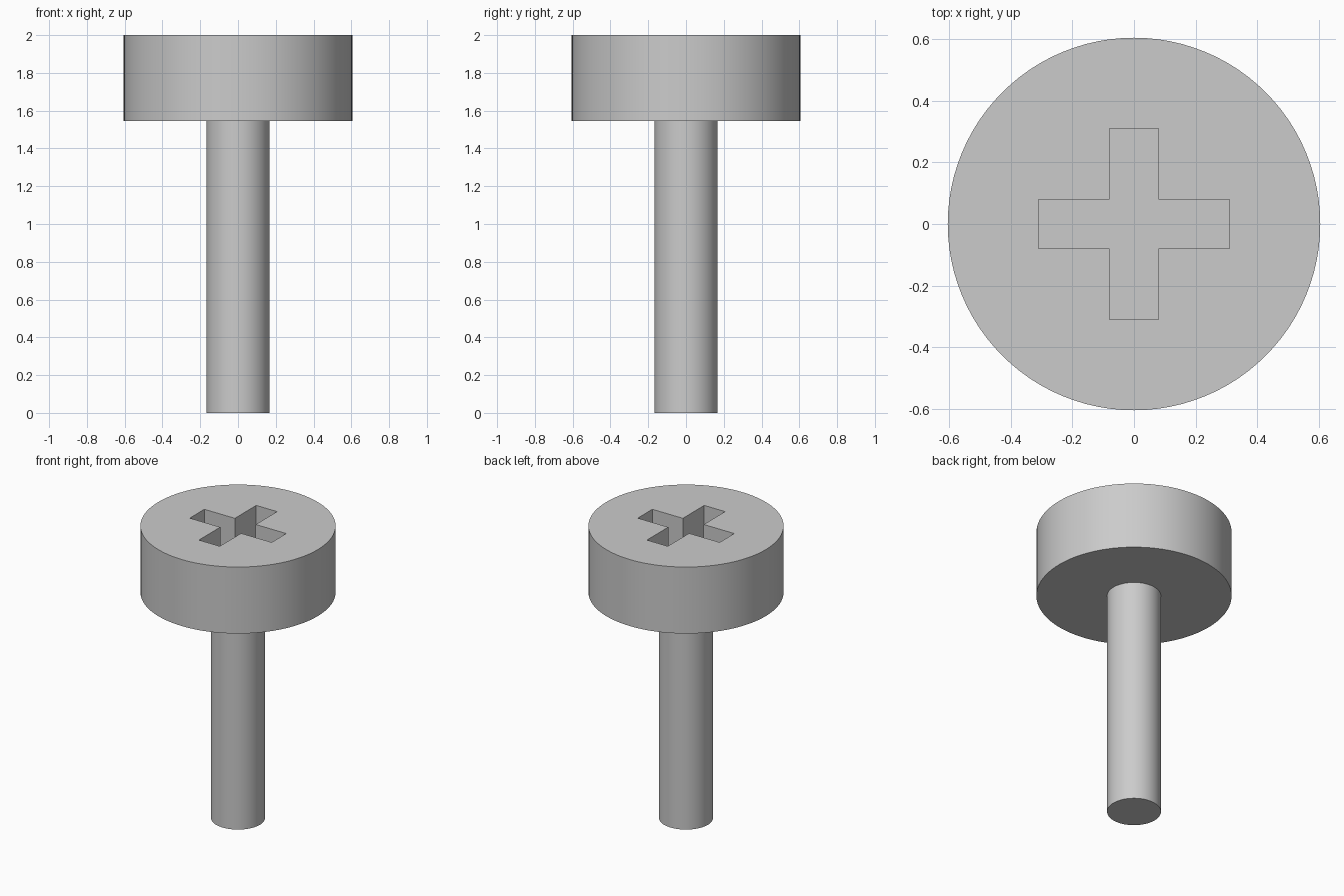
import bpy
import math

HEAD_RADIUS, HEAD_BOTTOM, TOP = 0.605, 1.545, 2.0
SHAFT_RADIUS = 0.167
SLOT_LENGTH, SLOT_WIDTH, SLOT_DEPTH = 0.62, 0.158, 0.25

cube = bpy.data.objects.get("Cube")
if cube:
    bpy.data.objects.remove(cube, do_unlink=True)

# Plain grey metal
grey = bpy.data.materials.new("grey_metal")
grey.use_nodes = True
colour = (0.6, 0.6, 0.6, 1.0)
grey.diffuse_color = colour
grey.node_tree.nodes["Principled BSDF"].inputs["Base Color"].default_value = colour


def cylinder(name, radius, bottom, top):
    bpy.ops.mesh.primitive_cylinder_add(
        vertices=96, radius=radius, depth=top - bottom,
        location=(0, 0, (bottom + top) / 2))
    obj = bpy.context.object
    obj.name = name
    obj.data.materials.append(grey)
    return obj


def smooth(obj):
    bpy.ops.object.select_all(action="DESELECT")
    obj.select_set(True)
    bpy.context.view_layer.objects.active = obj
    bpy.ops.object.shade_smooth_by_angle(angle=math.radians(30))


def cut_slot(target, size_x, size_y):
    # Box straddling the top face, reaching down to the slot floor
    bpy.ops.mesh.primitive_cube_add(size=1, location=(0, 0, TOP))
    cutter = bpy.context.object
    cutter.name = "slot_cutter"
    cutter.scale = (size_x, size_y, 2 * SLOT_DEPTH)
    cutter.hide_render = True
    cutter.data.materials.append(grey)
    mod = target.modifiers.new("slot", "BOOLEAN")
    mod.operation = "DIFFERENCE"
    mod.solver = "EXACT"
    mod.object = cutter
    bpy.context.view_layer.objects.active = target
    bpy.ops.object.modifier_apply(modifier=mod.name)
    bpy.data.objects.remove(cutter, do_unlink=True)


# Shaft, running a little way into the head
shaft = cylinder("shaft", SHAFT_RADIUS, 0, HEAD_BOTTOM + 0.05)
smooth(shaft)

# Head with a cross-shaped recess
head = cylinder("head", HEAD_RADIUS, HEAD_BOTTOM, TOP)
cut_slot(head, SLOT_LENGTH, SLOT_WIDTH)
cut_slot(head, SLOT_WIDTH, SLOT_LENGTH)
smooth(head)
